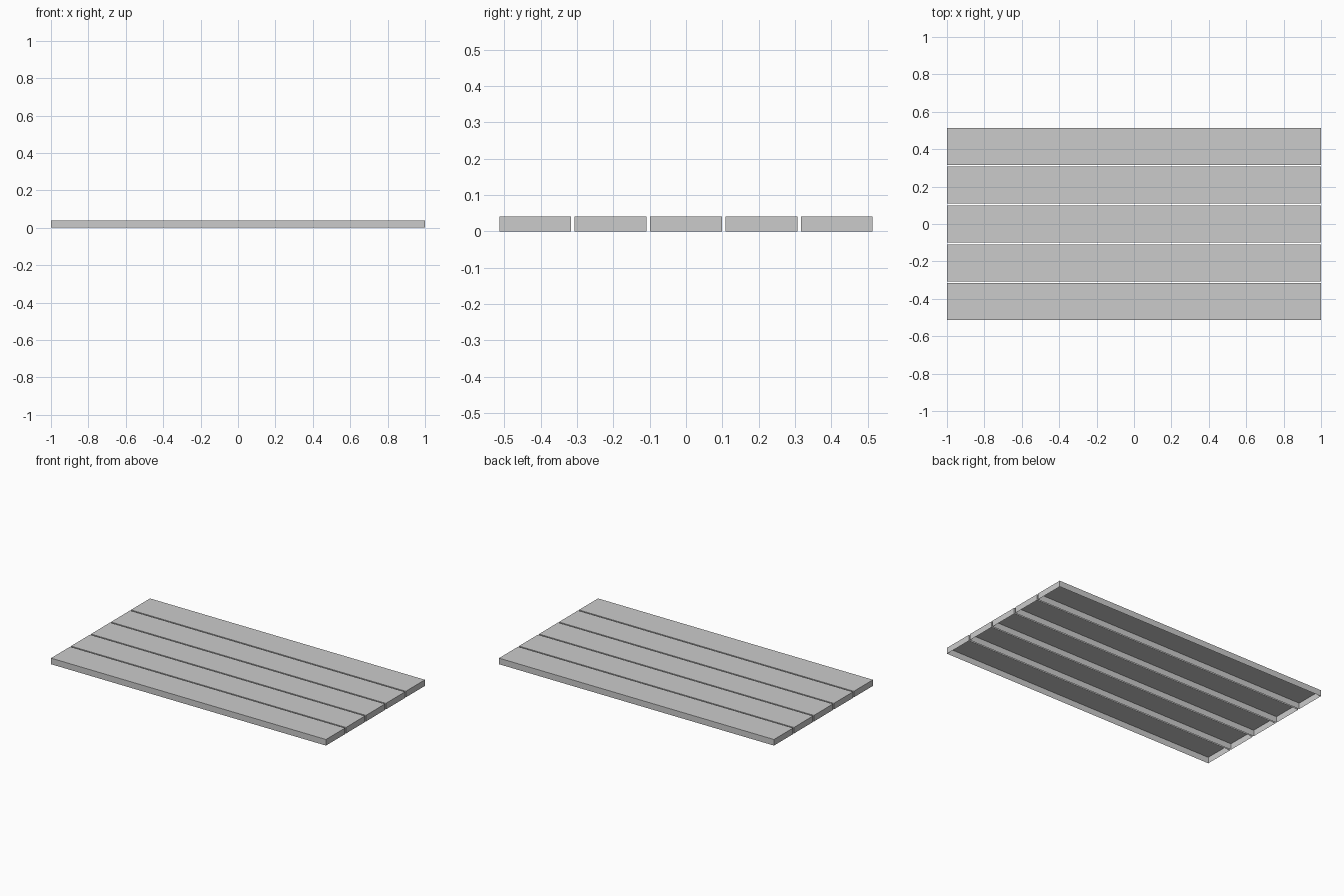
import bpy, bmesh

if "Cube" in bpy.data.objects:
    bpy.data.objects.remove(bpy.data.objects["Cube"])

LENGTH, WIDTH, HEIGHT, GAP, COUNT = 2.0, 0.198, 0.04, 0.0095, 5


def plank(name, y):
    """Thin-shelled board: a box with its underside left open."""
    bm = bmesh.new()
    bmesh.ops.create_cube(bm, size=1)
    bmesh.ops.scale(bm, vec=(LENGTH, WIDTH, HEIGHT), verts=bm.verts)
    bmesh.ops.translate(bm, vec=(0, 0, HEIGHT / 2), verts=bm.verts)
    bm.normal_update()
    underside = [f for f in bm.faces if f.normal.z < -0.5]
    bmesh.ops.delete(bm, geom=underside, context='FACES_ONLY')
    mesh = bpy.data.meshes.new(name)
    bm.to_mesh(mesh)
    bm.free()
    ob = bpy.data.objects.new(name, mesh)
    ob.location.y = y
    bpy.context.collection.objects.link(ob)


# Row of evenly spaced planks, front to back
for i in range(COUNT):
    plank(f"plank_{i + 1}", (i - (COUNT - 1) / 2) * (WIDTH + GAP))
